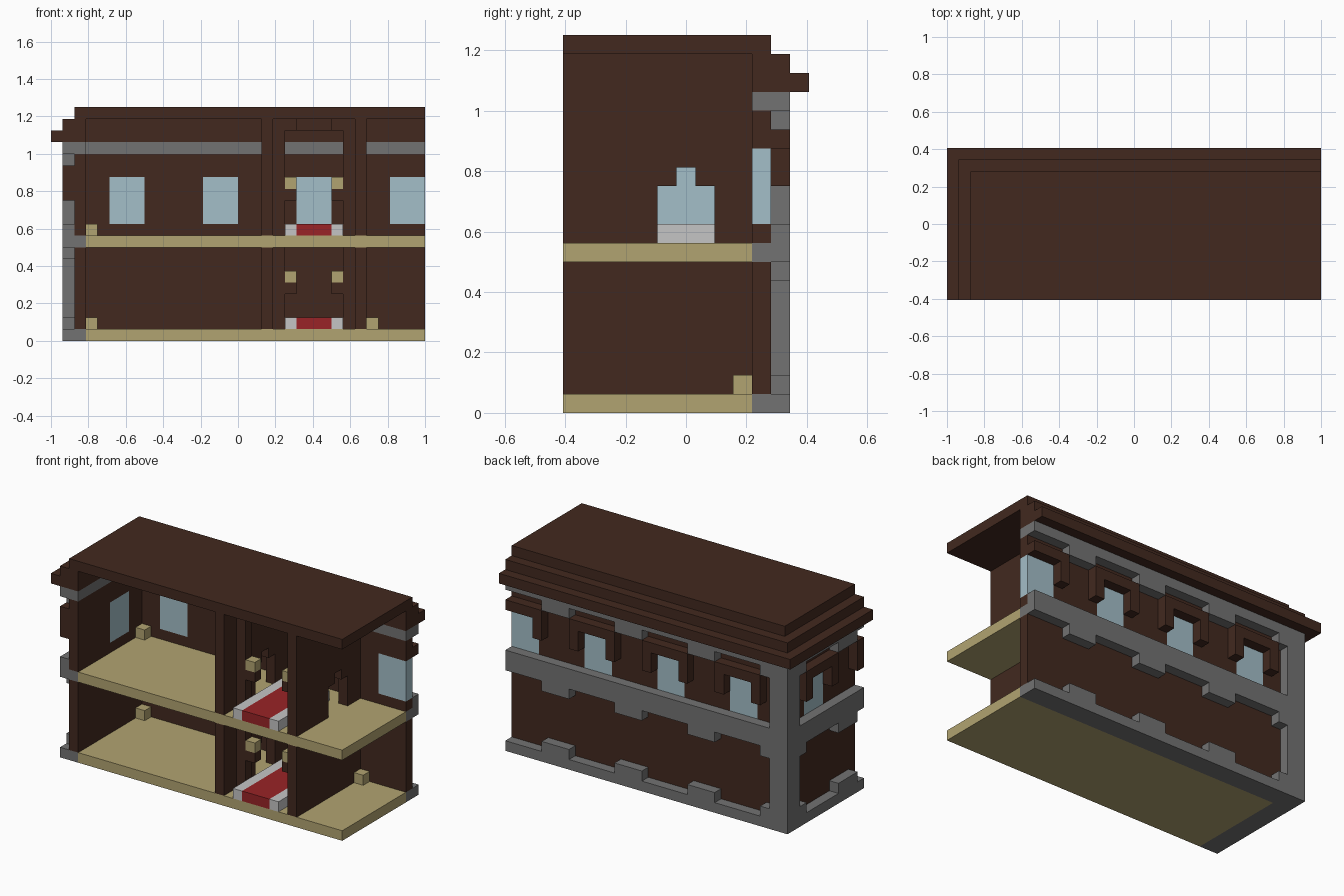
import bpy
import bmesh
from mathutils import Matrix, Vector

old = bpy.data.objects.get("Cube")
if old:
    bpy.data.objects.remove(old, do_unlink=True)

U = 1 / 16                       # one block
ORIGIN = Vector((-1, -6.5 * U, 0))


def material(name, rgb):
    col = [(c / 255) ** 2.2 for c in rgb] + [1]
    m = bpy.data.materials.new(name)
    m.diffuse_color = col
    m.use_nodes = True
    m.node_tree.nodes["Principled BSDF"].inputs["Base Color"].default_value = col
    return m


brown = material("dark wood", (68, 45, 36))
gray = material("gray stone", (114, 114, 114))
sand = material("sandy planks", (176, 162, 112))
blue = material("pale glass", (162, 189, 199))
white = material("white cloth", (196, 196, 196))
red = material("red cloth", (152, 40, 43))


def part(name, mat, boxes):
    """One object from boxes given as block ranges x0, x1, y0, y1, z0, z1."""
    bm = bmesh.new()
    for x0, x1, y0, y1, z0, z1 in boxes:
        lo, hi = Vector((x0, y0, z0)), Vector((x1, y1, z1))
        mid = ORIGIN + (lo + hi) / 2 * U
        bmesh.ops.create_cube(bm, size=1, matrix=Matrix.Translation(mid)
                              @ Matrix.Diagonal((*((hi - lo) * U), 1)))
    me = bpy.data.meshes.new(name)
    bm.to_mesh(me)
    bm.free()
    me.materials.append(mat)
    ob = bpy.data.objects.new(name, me)
    bpy.context.collection.objects.link(ob)
    return ob


def run(side, a0, a1, d0, d1, z0, z1):
    """Box along a wall: a is the run, d the depth outward from the inner face."""
    if side == "back":
        return (a0, a1, 10 + d0, 10 + d1, z0, z1)
    return (3 - d1, 3 - d0, a0, a1, z0, z1)


# Runs of each outer wall: first block, last block, first trim block
WALLS = {"back": (2, 32, 3), "right": (0, 10, 0)}


def spans(side, offset, width):
    """Ranges repeating every eight blocks, clipped to the trim length."""
    _, end, start = WALLS[side]
    for s in range(offset - 8, end, 8):
        lo, hi = max(s, start), min(s + width, end)
        if lo < hi:
            yield lo, hi


for side, (a0, a1, t0) in WALLS.items():
    # Wall with panes set flush between the piers
    wall = [run(side, a0, a1, 0, 1, *z) for z in ((1, 8), (9, 10), (14, 16))]
    panes, edge = [], a0
    for lo, hi in spans(side, 5, 3):
        wall.append(run(side, edge, lo, 0, 1, 10, 14))
        panes.append(run(side, lo, hi, 0, 1, 10, 14))
        edge = hi
    if edge < a1:
        wall.append(run(side, edge, a1, 0, 1, 10, 14))
    part(side + "_wall", brown, wall)
    part(side + "_windows", blue, panes)

    # Stone courses through the wall, outer bands and their notched blocks
    part(side + "_stone_courses", gray,
         [run(side, a0, a1, 0, 1, z, z + 1) for z in (0, 8, 16)])
    bands = [run(side, t0, a1, 1, 2, *z) for z in ((0, 1), (8, 10), (16, 17))]
    bands += [run(side, lo, hi, 1, 2, z, z + 1)
              for lo, hi in spans(side, 1, 3) for z in (1, 7, 15)]
    part(side + "_stone_bands", gray, bands)

    # Window lintels with a hanging bracket at each end
    trim = [run(side, lo, hi, 1, 2, 14, 15) for lo, hi in spans(side, 4, 5)]
    trim += [run(side, lo, hi, 1, 2, 12, 14)
             for off in (4, 8) for lo, hi in spans(side, off, 1)]
    part(side + "_lintels", brown, trim)

    # Stepped cornice
    part(side + "_cornice", brown,
         [run(side, 3 - d if side == "back" else 0, a1, 0, d, z, z + 1)
          for d, z in ((3, 17), (2, 18))])

# Corner post and roof
part("corner_post", gray, [(1, 3, 11, 12, 0, 17), (1, 2, 10, 11, 0, 17)])
part("roof", brown, [(2, 32, 0, 11, 19, 20)])

# Each storey: floor, partitions, hall pilasters, rug, lamps, corner blocks
for name, z, top in (("lower", 0, 8), ("upper", 8, 19)):
    part(name + "_floor", sand, [(3, 32, 0, 10, z, z + 1)])
    f = z + 1
    for label, x, door in (("west", 18, True), ("east", 26, z > 0)):
        if door:
            boxes = [(x, x + 1, 0, 5, f, top), (x, x + 1, 8, 10, f, top),
                     (x, x + 1, 5, 8, f + 4, top),
                     (x, x + 1, 5, 6, f + 3, f + 4),
                     (x, x + 1, 7, 8, f + 3, f + 4)]
        else:
            boxes = [(x, x + 1, 0, 10, f, top)]
        part(f"{name}_{label}_partition", brown, boxes)
    part(name + "_pilasters", brown,
         [(x, x + 1, 2, 3, f, top) for x in (19, 25)])
    part(name + "_lamp_brackets", brown,
         [(x, x + 1, 2, 3, z + 4, z + 5) for x in (20, 24)])
    part(name + "_lamps", sand,
         [(x, x + 1, 2, 3, z + 5, z + 6) for x in (20, 24)])
    part(name + "_rug", red, [(21, 24, 0, 8, f, f + 1)])
    part(name + "_rug_borders", white,
         [(x, x + 1, 0, 8, f, f + 1) for x in (20, 24)])
    stools = [3] if z else [3, 27]
    part(name + "_corner_blocks", sand,
         [(x, x + 1, 9, 10, f, f + 1) for x in stools])

# Hall ceiling arch
part("hall_arch", brown, [(20, 21, 2, 3, 18, 19), (24, 25, 2, 3, 18, 19),
                          (21, 24, 9, 10, 18, 19)])
